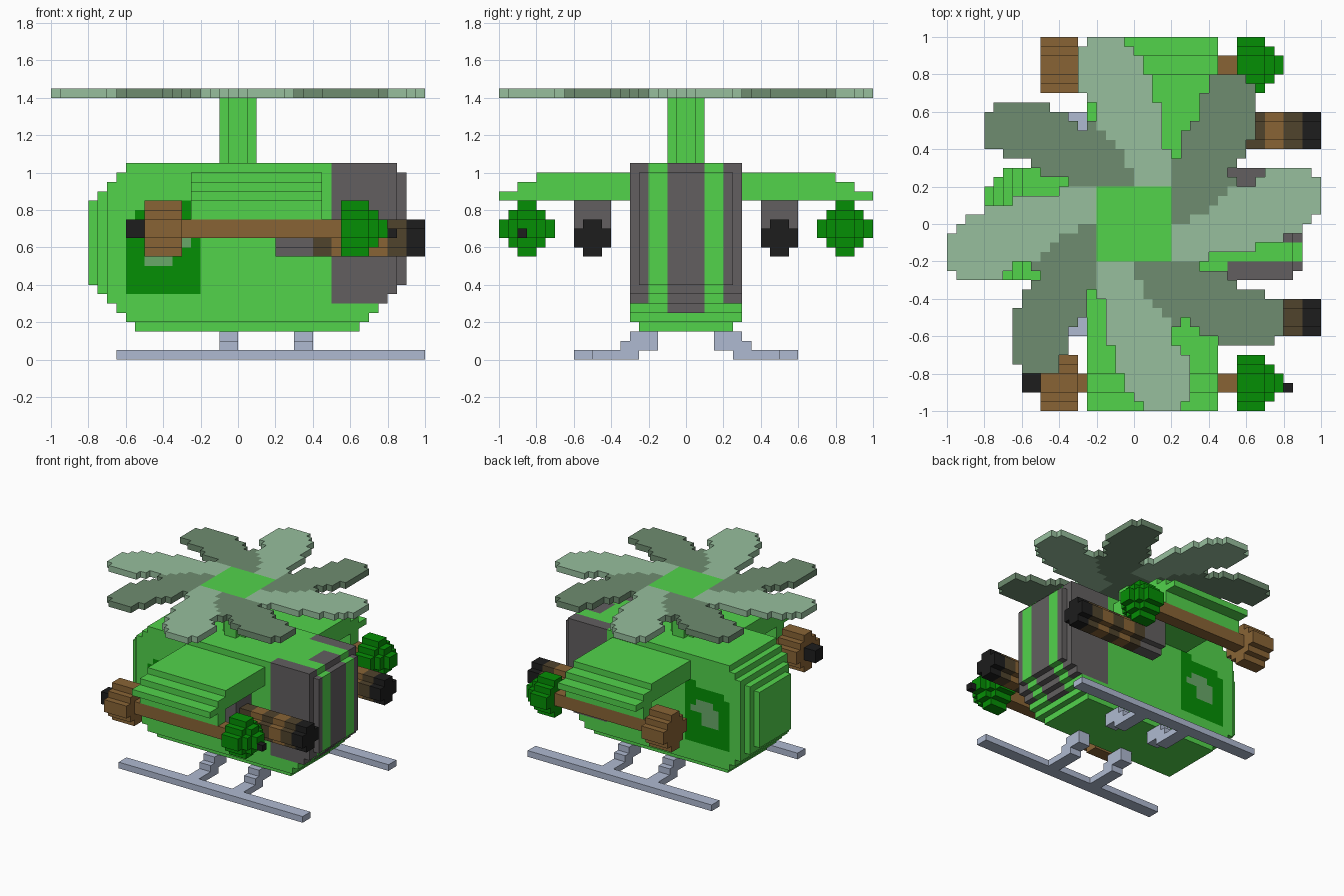
import bpy, bmesh

U = 0.05  # size of one block

if "Cube" in bpy.data.objects:
    bpy.data.objects.remove(bpy.data.objects["Cube"], do_unlink=True)

# Flat colours, given as sRGB and stored as linear
COLOURS = {
    "leaf_green": (82, 211, 75), "dark_green": (4, 143, 4),
    "sage": (151, 191, 157), "dark_sage": (110, 140, 112),
    "grey": (98, 95, 96), "brown": (137, 100, 53),
    "dark_brown": (80, 67, 44), "black": (29, 29, 29),
    "steel": (175, 186, 209), "glint_green": (105, 168, 105),
}
MATS = {}
for name, rgb in COLOURS.items():
    col = [((c / 255 + 0.055) / 1.055) ** 2.4 for c in rgb] + [1.0]
    m = bpy.data.materials.new(name)
    m.use_nodes = True
    m.diffuse_color = col
    m.node_tree.nodes["Principled BSDF"].inputs["Base Color"].default_value = col
    MATS[name] = m


def box(x0, x1, y0, y1, z0, z1):
    """Set of block cells filling a box (whole block units)."""
    return {(x, y, z) for x in range(x0, x1) for y in range(y0, y1) for z in range(z0, z1)}


def blocks(name, cells, colour):
    """Outer skin of a set of cells; colour is a name or a rule(cell, normal)."""
    rule = colour if callable(colour) else (lambda c, n: colour)
    bm = bmesh.new()
    verts, used = {}, []
    me = bpy.data.meshes.new(name)

    def vert(p):
        if p not in verts:
            verts[p] = bm.verts.new([v * U for v in p])
        return verts[p]

    for c in sorted(cells):
        for axis in range(3):
            for side in (0, 1):
                n = [0, 0, 0]
                n[axis] = 2 * side - 1
                if tuple(c[i] + n[i] for i in range(3)) in cells:
                    continue
                a, b = (axis + 1) % 3, (axis + 2) % 3
                loop = []
                for da, db in ((0, 0), (1, 0), (1, 1), (0, 1)):
                    p = list(c)
                    p[axis] += side
                    p[a] += da
                    p[b] += db
                    loop.append(vert(tuple(p)))
                f = bm.faces.new(loop if side else loop[::-1])
                key = rule(c, n)
                if key not in used:
                    used.append(key)
                    me.materials.append(MATS[key])
                f.material_index = used.index(key)
    bm.to_mesh(me)
    bm.free()
    ob = bpy.data.objects.new(name, me)
    bpy.context.collection.objects.link(ob)


def rod(x0, x1, yc, zc, half_widths):
    """Stepped round bar along x, one half width per layer of z."""
    z0 = zc - len(half_widths) // 2
    cells = set()
    for i, h in enumerate(half_widths):
        cells |= box(x0, x1, yc - h, yc + h, z0 + i, z0 + i + 1)
    return cells


def mirror_y(cells):
    return {(x, -1 - y, z) for x, y, z in cells}


# Cabin: a long box with stepped ends and a narrower floor
cabin = box(-12, 13, -6, 6, 4, 21) | box(-11, 13, -5, 5, 3, 4)
for x, w, z0, z1 in ((-16, 4, 8, 17), (-15, 5, 7, 18), (-14, 6, 6, 19), (-13, 6, 5, 20),
                     (13, 6, 4, 21), (14, 6, 5, 21), (15, 6, 6, 21), (16, 6, 7, 21),
                     (17, 5, 8, 20)):
    cabin |= box(x, x + 1, -w, w, z0, z1)

WINDOW_GLINT = {10: (-10, -7), 11: (-10, -7), 12: (-10, -5), 13: (-9, -6)}


def cabin_colour(c, n):
    x, y, z = c
    dist = abs(y + 0.5)
    if n[1] and dist > 5 and -12 <= x < -4 and 7 <= z < (17 if x >= -6 else 16) and (x, z) != (-12, 15):
        lo, hi = WINDOW_GLINT.get(z, (0, 0))
        return "glint_green" if lo <= x < hi else "dark_green"
    if (dist > 4 and x >= 10 and z >= 6) or (dist < 2 and x >= 14 and z >= 5):
        return "grey"
    return "leaf_green"


blocks("cabin", cabin, cabin_colour)

# Rotor mast
blocks("mast", box(-2, 2, -1, 1, 21, 28) | box(-1, 1, -2, 2, 21, 28), "leaf_green")

# Rotor: one light and one dark blade as rows of (start, end), turned four times
LIGHT = [(0, 4), (0, 4), (-1, 4), (-1, 4), (-2, 3), (-3, 3), (-4, 3), (-4, 3),
         (-4, 3), (-5, 2), (-6, 2), (-6, 2), (-6, 1), (-6, 1), (-6, 0), (-5, -1)]
DARK = [(4, 6), (4, 8), (4, 9), (4, 10), (4, 11), (4, 10), (4, 11), (5, 12),
        (5, 12), (5, 13), (6, 13), (7, 13), (7, 13), (7, 13), (8, 13), (8, 12)]
rotor = {}
for rows, y0, colour in ((DARK, 0, "dark_sage"), (LIGHT, 4, "sage")):
    for i, (a, b) in enumerate(rows):
        for x in range(a, b):
            cx, cy = x, y0 + i
            for turn in range(4):
                rotor[(cx, cy, 28)] = colour
                cx, cy = -1 - cy, cx
hub = box(-4, 4, -4, 4, 28, 29)


def rotor_colour(c, n):
    if c in hub:
        return "leaf_green" if n[2] > 0 else "dark_sage"
    return rotor[c]


blocks("rotor", set(rotor) | hub, rotor_colour)

# Parts that repeat on both sides
ROUND = (1, 2, 3, 3, 2, 1)
BAR = (1, 1)
BARREL = (1, 2, 2, 1)


def barrel_colour(c, n):
    if c[0] >= 18:
        return "black"
    return "dark_brown" if (c[0] // 2) % 2 == 0 else "brown"


for side in ("right", "left"):
    flip = mirror_y if side == "left" else (lambda cells: cells)

    def part(name, cells, colour):
        blocks(side + "_" + name, flip(cells), colour)

    # Stub wing with a stepped tip
    part("wing", box(-5, 9, -16, -6, 17, 20) | box(-5, 9, -18, -16, 17, 19)
         | box(-5, 9, -20, -18, 17, 18) | box(-5, 9, -18, -16, 15, 17), "leaf_green")
    # Bar under the wing tip with a round rear cap and a tapered nose
    part("tip_bar", rod(-6, 11, -17, 14, BAR), "brown")
    part("rear_cap", rod(-10, -6, -17, 14, ROUND), "brown")
    part("nose_bulb", rod(11, 14, -17, 14, ROUND) | rod(14, 15, -17, 14, (1, 2, 2, 1))
         | rod(15, 16, -17, 14, BAR), "dark_green")
    # Banded barrel and its hanger
    part("barrel", rod(8, 20, -10, 13, BARREL), barrel_colour)
    part("barrel_hanger", rod(4, 8, -10, 13, BARREL) | box(4, 8, -12, -8, 14, 17), "grey")
    # Landing skid with two stepped struts
    skid = box(-13, 20, -12, -10, 0, 1)
    for x in (-2, 6):
        skid |= box(x, x + 2, -10, -5, 0, 1) | box(x, x + 2, -7, -3, 1, 2)
        skid |= box(x, x + 2, -6, -3, 2, 3)
    part("skid", skid, "steel")

# Black ends found only on the right-hand bar
blocks("rear_nozzle", rod(-12, -10, -17, 14, BAR), "black")
blocks("nose_pin", box(16, 17, -18, -17, 13, 14), "black")
